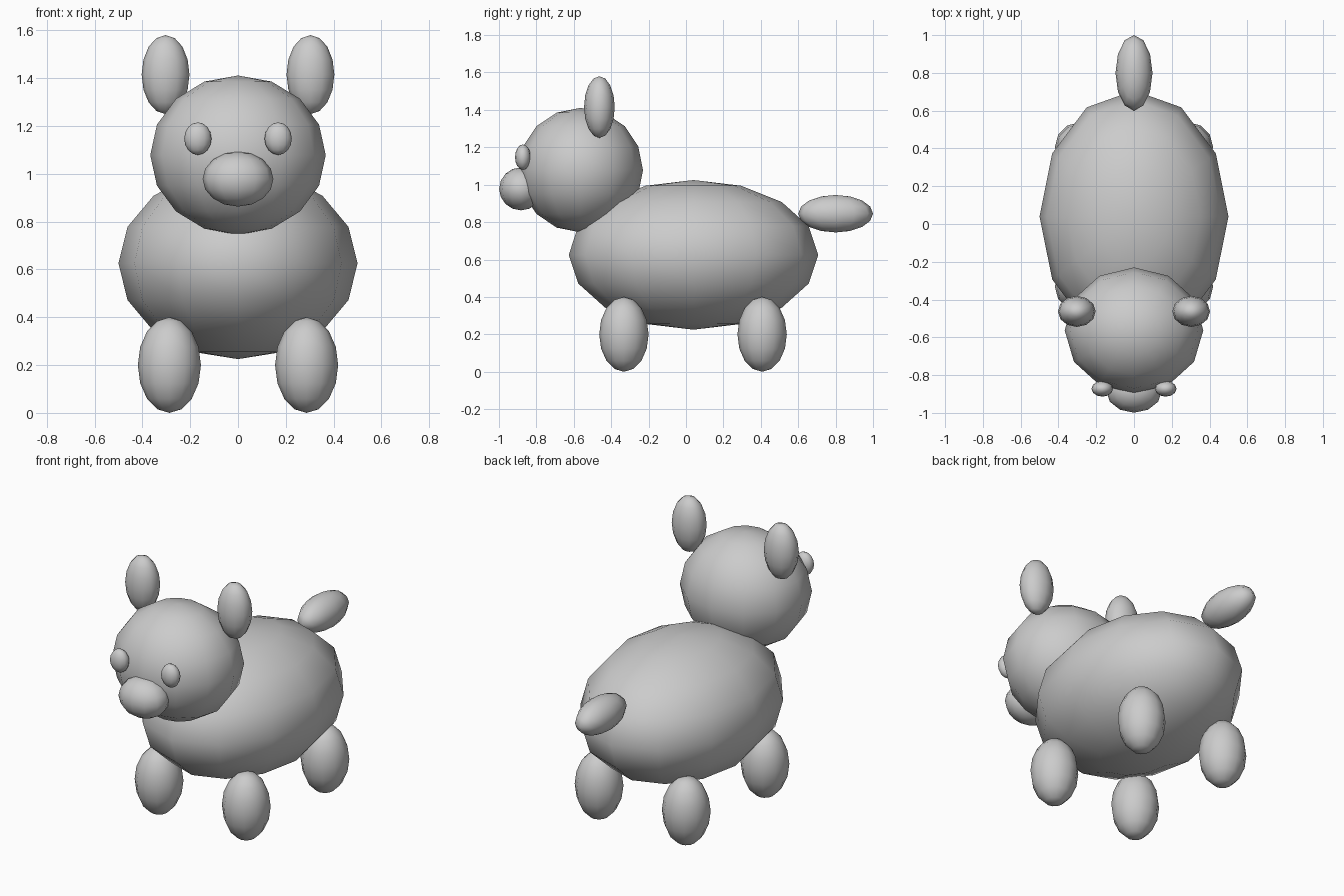
import bpy

if "Cube" in bpy.data.objects:
    bpy.data.objects.remove(bpy.data.objects["Cube"])


def ellipsoid(name, center, radii):
    """Low-poly smooth ball stretched to the given radii."""
    bpy.ops.mesh.primitive_uv_sphere_add(segments=12, ring_count=8, radius=1, location=center)
    ob = bpy.context.object
    ob.name = name
    ob.scale = radii
    bpy.ops.object.transform_apply(location=False, rotation=False, scale=True)
    bpy.ops.object.shade_smooth()
    return ob


def pair(name, center, radii):
    """The same part on both sides of x = 0."""
    x, y, z = center
    for side, s in (("left", 1), ("right", -1)):
        ellipsoid(f"{side}_{name}", (s * x, y, z), radii)


# Body and head
ellipsoid("body", (0, 0.04, 0.625), (0.5, 0.667, 0.4))
ellipsoid("head", (0, -0.563, 1.078), (0.367, 0.333, 0.333))

# Face
ellipsoid("snout", (0, -0.882, 0.978), (0.148, 0.117, 0.115))
pair("eye", (0.168, -0.872, 1.147), (0.057, 0.042, 0.068))
pair("ear", (0.303, -0.463, 1.415), (0.1, 0.082, 0.165))

# Legs
for name, y in (("front_leg", -0.332), ("back_leg", 0.407)):
    pair(name, (0.287, y, 0.2), (0.132, 0.132, 0.2))

# Tail
ellipsoid("tail", (0, 0.8, 0.845), (0.098, 0.2, 0.1))
